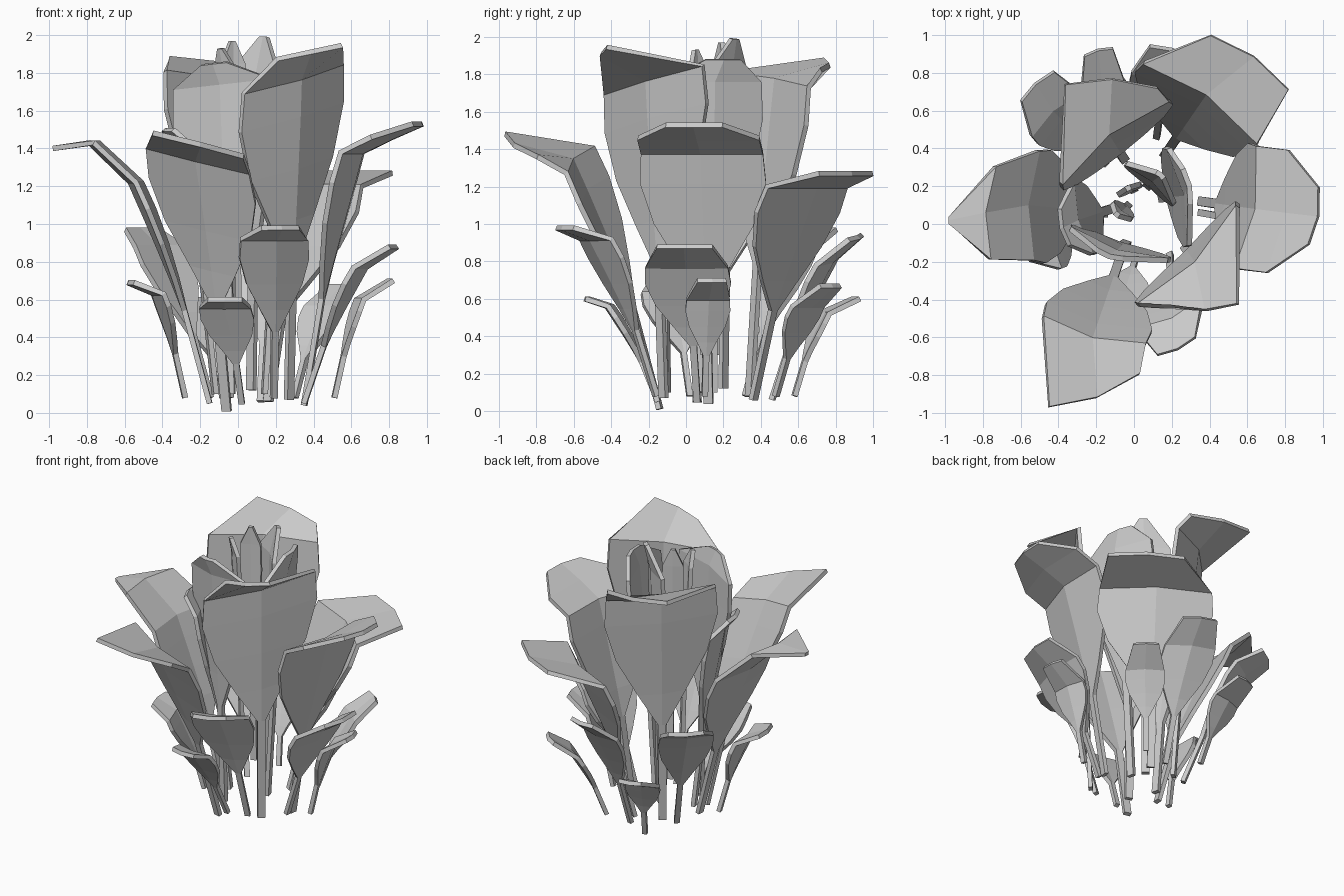
import bpy, bmesh
from math import radians, sin, cos
from mathutils import Vector

if "Cube" in bpy.data.objects:
    bpy.data.objects.remove(bpy.data.objects["Cube"])


def leaf(name, az, base, shoulder, tips, w, tilt=0.0, stalk=0.025, thick=0.028, tip_az=None):
    """Leaf slab: thin stalk, blade widening to the shoulder, then a bent tip.
    tips = ((x, y, z, width ratio), ...); tilt raises the left-hand edge;
    tip_az lets the tip twist away from the blade direction."""
    b, s = Vector(base), Vector(shoulder)
    twist = az if tip_az is None else tip_az

    # spine stations with half widths and facing
    stations = []
    for t, hw in ((0, stalk), (0.42, stalk), (0.56, w * 0.42),
                  (0.72, w * 0.8), (0.88, w), (1, w * 0.97)):
        p = b + (s - b) * t ** 1.3
        p.z = b.z + (s.z - b.z) * t
        stations.append((p, hw, az))
    stations += [(Vector(q[:3]), w * q[3], twist) for q in tips]

    bm = bmesh.new()
    rows = []
    for p, hw, face_az in stations:
        a = radians(face_az)
        out = Vector((cos(a), sin(a), 0))
        side = Vector((-sin(a), cos(a), 0))
        k = hw / w if hw > stalk else 0
        lift = Vector((0, 0, tilt * k))
        cup = out * (0.12 * w * k)
        rows.append([bm.verts.new(p - side * hw - lift - cup),
                     bm.verts.new(p + cup * 0.3),
                     bm.verts.new(p + side * hw + lift - cup)])
    for r0, r1 in zip(rows, rows[1:]):
        for i in range(2):
            bm.faces.new((r0[i], r0[i + 1], r1[i + 1], r1[i]))
    bmesh.ops.recalc_face_normals(bm, faces=bm.faces)
    me = bpy.data.meshes.new(name)
    bm.to_mesh(me)
    bm.free()
    ob = bpy.data.objects.new(name, me)
    bpy.context.collection.objects.link(ob)
    m = ob.modifiers.new("thickness", 'SOLIDIFY')
    m.thickness, m.offset = thick, 0


# large outer leaves
leaf("outer_leaf_back_right", 55, (.16, .36, .06), (.38, .68, 1.2),
     ((.63, .88, 1.27, .66),), .38)
leaf("outer_leaf_right", -10, (.35, .12, .04), (.64, .08, 1.38),
     ((.8, .06, 1.46, .97), (.97, .04, 1.53, .45)), .34)
leaf("outer_leaf_left", 177, (-.15, .06, .05), (-.56, .1, 1.22),
     ((-.78, .06, 1.43, .82), (-.98, .02, 1.4, .06)), .3)
leaf("outer_leaf_front", -105, (-.06, -.14, .01), (-.22, -.6, 1.34),
     ((-.2, -.91, 1.42, .88),), .29, -.07, tip_az=-70)

# tall leaves wrapped around the heart
leaf("tall_leaf_front_right", -45, (.27, -.12, .07), (.32, -.2, 1.77),
     ((.38, -.45, 1.91, .45),), .38, .08, tip_az=-88)
leaf("tall_leaf_back_left", 128, (-.05, .34, .08), (-.13, .47, 1.77),
     ((-.12, .76, 1.85, .66),), .37, .04, tip_az=88)
leaf("tall_leaf_front", -108, (-.04, -.1, .1), (-.09, -.14, 1.74),
     ((-.13, -.17, 1.85, .25),), .28, .03)
leaf("tall_leaf_right", 12, (.14, .14, .1), (.27, .15, 1.76),
     ((.29, .2, 1.88, .35),), .27)
leaf("tall_leaf_left", 195, (-.12, .08, .1), (-.3, .02, 1.4),
     ((-.38, -.02, 1.5, .5),), .2)

# heart leaves
leaf("heart_leaf_back", 50, (.07, .2, .12), (.1, .23, 1.8),
     ((.14, .26, 1.99, .15),), .17)
leaf("heart_leaf_centre", 115, (0, .18, .3), (-.03, .19, 1.85),
     ((-.03, .19, 1.97, .2),), .07, stalk=.02)
leaf("heart_leaf_small", 230, (-.03, .1, .3), (-.07, .06, 1.82),
     ((-.09, .05, 1.93, .2),), .07, stalk=.02)

# short leaves around the foot
leaf("low_leaf_front", -95, (.02, -.15, .05), (-.07, -.42, .56),
     ((-.07, -.54, .6, .65),), .14, stalk=.016)
leaf("low_leaf_front_right", -65, (.19, -.16, .08), (.2, -.5, .92),
     ((.23, -.66, .98, .55),), .2, stalk=.018)
leaf("low_leaf_left", 190, (-.28, .02, .08), (-.44, -.08, .63),
     ((-.58, -.1, .69, .6),), .17, stalk=.016)
leaf("low_leaf_back_left", 132, (-.15, .32, .08), (-.43, .6, .88),
     ((-.52, .74, .97, .65),), .18, stalk=.018)
leaf("low_leaf_right", -8, (.35, .06, .05), (.67, 0, .77),
     ((.84, -.01, .88, .65),), .23, stalk=.018)
leaf("foot_leaf_right", 10, (.51, .1, .08), (.66, .12, .6),
     ((.82, .14, .7, .65),), .12, stalk=.016)
leaf("foot_leaf_back", 105, (-.08, .58, .08), (-.17, .75, .52),
     ((-.19, .92, .6, .65),), .12, stalk=.016)
leaf("foot_leaf_back_right", 50, (.3, .48, .08), (.46, .66, .56),
     ((.55, .78, .67, .65),), .13, stalk=.016)
leaf("low_leaf_back", 72, (.12, .46, .06), (.16, .77, .8),
     ((.2, .92, .93, .65),), .18, .02, stalk=.018)
